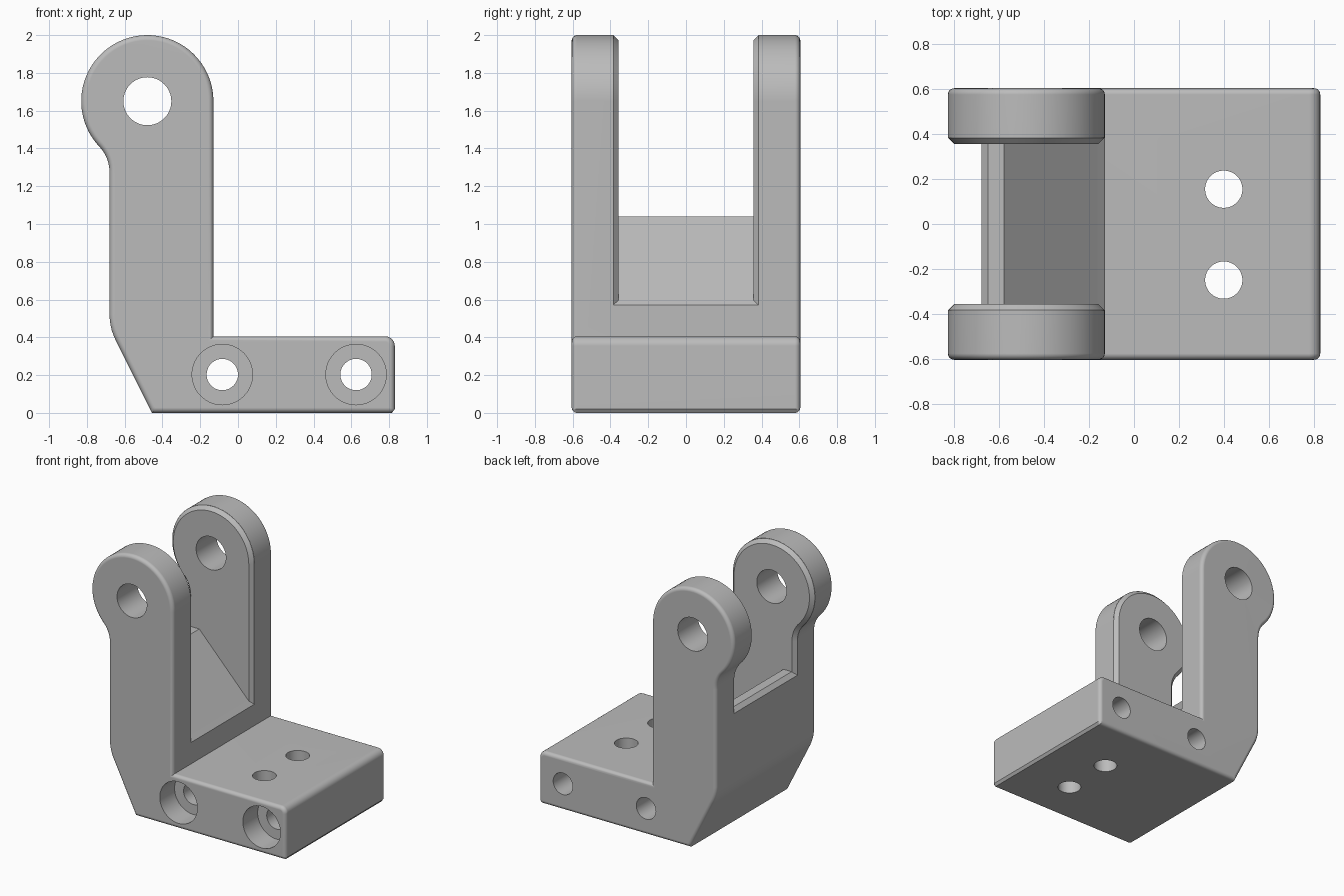
import bpy, bmesh, math
from mathutils import Vector

old = bpy.data.objects.get("Cube")
if old:
    bpy.data.objects.remove(old, do_unlink=True)

grey = bpy.data.materials.new("plain grey")
grey.use_nodes = True
grey.diffuse_color = (0.5, 0.5, 0.5, 1)
grey.node_tree.nodes["Principled BSDF"].inputs["Base Color"].default_value = (0.5, 0.5, 0.5, 1)


def arc(cx, cz, r, start, end, steps):
    angles = [math.radians(start + (end - start) * i / steps) for i in range(steps + 1)]
    return [(cx + r * math.cos(a), cz + r * math.sin(a)) for a in angles]


def inset(outline, d):
    """Move a counter-clockwise outline inward by d with mitred corners."""
    pts = [Vector(p) for p in outline]
    result = []
    for i, p in enumerate(pts):
        a = (p - pts[i - 1]).normalized()
        b = (pts[(i + 1) % len(pts)] - p).normalized()
        na, nb = Vector((-a.y, a.x)), Vector((-b.y, b.x))
        result.append(p + (na + nb) * (d / (1 + na.dot(nb))))
    return result


def loft(name, outline, layers):
    """Solid from an x-z outline repeated at (y, inset) layers."""
    bm = bmesh.new()
    rings = [[bm.verts.new((p[0], y, p[1])) for p in inset(outline, d)] for y, d in layers]
    n = len(outline)
    for low, high in zip(rings, rings[1:]):
        for i in range(n):
            j = (i + 1) % n
            bm.faces.new((low[i], low[j], high[j], high[i]))
    bm.faces.new(rings[0])
    bm.faces.new(rings[-1])
    bmesh.ops.recalc_face_normals(bm, faces=bm.faces)
    mesh = bpy.data.meshes.new(name)
    bm.to_mesh(mesh)
    bm.free()
    mesh.materials.append(grey)
    obj = bpy.data.objects.new(name, mesh)
    bpy.context.collection.objects.link(obj)
    return obj


def cylinder(name, r, depth, location, along_y):
    turn = (math.pi / 2, 0, 0) if along_y else (0, 0, 0)
    bpy.ops.mesh.primitive_cylinder_add(vertices=64, radius=r, depth=depth,
                                        location=location, rotation=turn)
    obj = bpy.context.object
    obj.name = name
    obj.data.materials.append(grey)
    return obj


def activate(obj):
    bpy.ops.object.select_all(action='DESELECT')
    obj.select_set(True)
    bpy.context.view_layer.objects.active = obj


def combine(target, tool, operation):
    tool.hide_render = True
    activate(target)
    mod = target.modifiers.new("combine", 'BOOLEAN')
    mod.operation, mod.solver, mod.object = operation, 'EXACT', tool
    bpy.ops.object.modifier_apply(modifier=mod.name)
    bpy.data.objects.remove(tool, do_unlink=True)


HALF = 0.605      # half width of the bracket
ROUND = 0.028     # outer edge rounding
INNER = 0.357     # inner face of each ear
CHAMFER = 0.028   # inner edge chamfer

# Side outline: round eye, necked column, sloped heel and flat foot
eye = arc(-0.48, 1.65, 0.35, 0, 223.3, 44)
neck = arc(-0.88, 1.273, 0.2, 43.3, 0, 8)[1:]
heel = arc(-0.38, 0.52, 0.3, 180, 206.5, 5)
foot = [(-0.465, 0.02), (-0.455, 0), (0.815, 0), (0.83, 0.02)]
toe = arc(0.78, 0.355, 0.05, 0, 90, 6)
outline = foot + toe + [(-0.13, 0.405)] + eye + neck + heel

# Main body with rounded outer edges
quarter = [math.radians(90 * i / 5) for i in range(6)]
edge = [(HALF - ROUND * (1 - math.sin(a)), ROUND * (1 - math.cos(a))) for a in quarter]
layers = [(-y, d) for y, d in reversed(edge)] + edge
bracket = loft("hinge_bracket", outline, layers)

# Slot between the ears, with a ledge and a sloped floor
slot_side = [(-1, 0.69), (-0.65, 1.04), (-0.58, 1.04), (-0.165, 0.605),
             (-0.12, 0.56), (0.1, 0.56), (0.1, 2.3), (-1, 2.3)]
wide = INNER + CHAMFER
combine(bracket, loft("slot_cutter", slot_side, [(-wide, 0), (wide, 0)]), 'DIFFERENCE')

# Chamfered inner faces of the two ears
pad_side = [(-0.68, 0.5), (-0.13, 0.5)] + eye + neck
for side in (-1, 1):
    pad = loft("ear_pad", pad_side, [(side * (wide + 0.06), 0.004),
                                     (side * (wide - 0.001), 0.001),
                                     (side * INNER, CHAMFER)])
    combine(bracket, pad, 'UNION')

# Pin hole through both ears
combine(bracket, cylinder("pin_cutter", 0.127, 3, (-0.48, 0, 1.65), True), 'DIFFERENCE')

# Cross holes through the foot, counterbored at the front
for x in (-0.083, 0.625):
    combine(bracket, cylinder("cross_cutter", 0.083, 3, (x, 0, 0.203), True), 'DIFFERENCE')
    combine(bracket, cylinder("bore_cutter", 0.16, 0.36, (x, -HALF, 0.203), True), 'DIFFERENCE')

# Vertical mounting holes in the foot
for y in (0.155, -0.25):
    combine(bracket, cylinder("mount_cutter", 0.083, 1, (0.4, y, 0.2), False), 'DIFFERENCE')

# Smooth the rounds while keeping flat faces clean
activate(bracket)
bpy.ops.object.shade_smooth_by_angle(angle=math.radians(30))
weighted = bracket.modifiers.new("clean_shading", 'WEIGHTED_NORMAL')
weighted.keep_sharp = True
